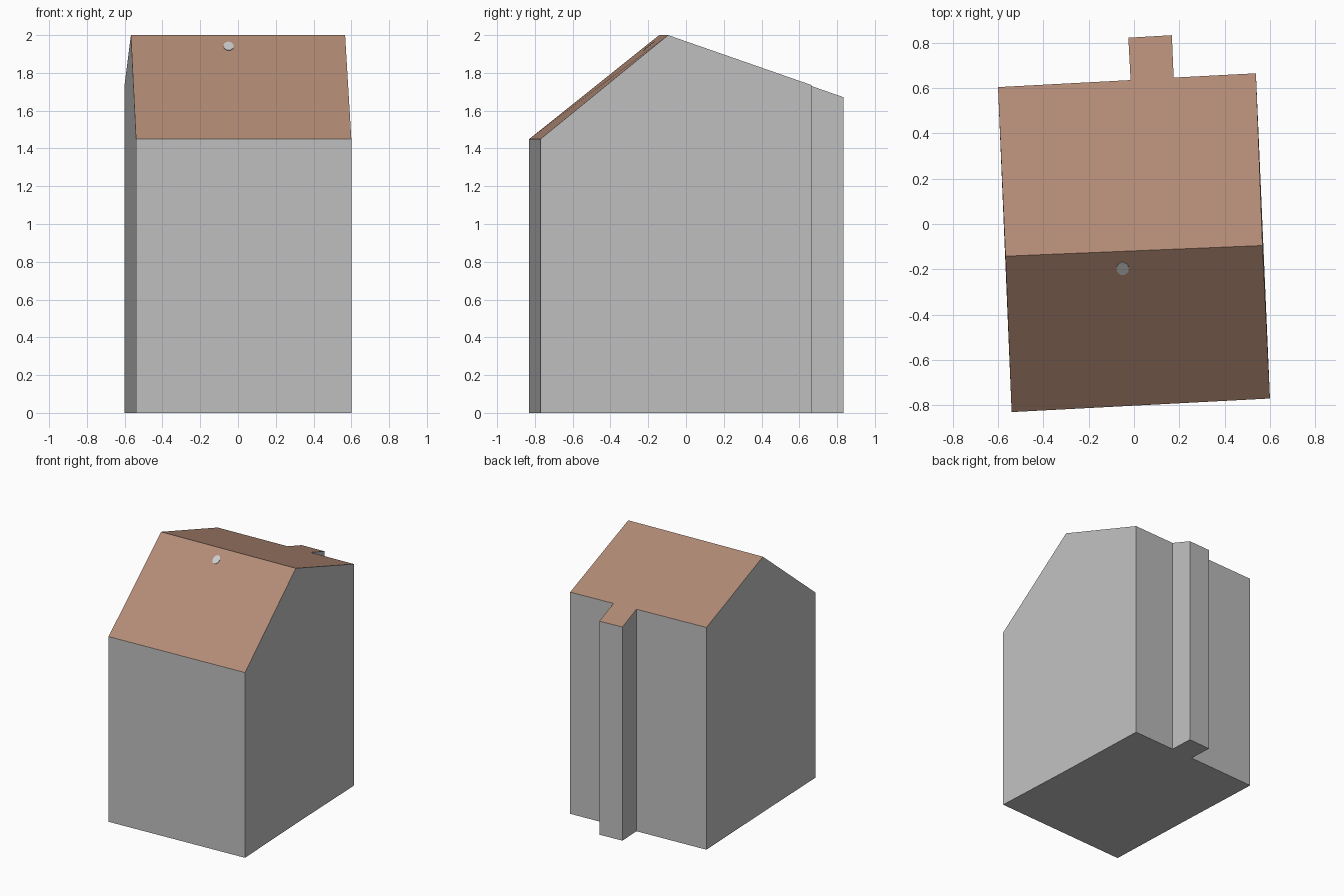
import bpy, bmesh, math
from mathutils import Vector, Matrix

if "Cube" in bpy.data.objects:
    bpy.data.objects.remove(bpy.data.objects["Cube"])


def material(name, rgb):
    m = bpy.data.materials.new(name)
    m.diffuse_color = (*rgb, 1)
    m.use_nodes = True
    m.node_tree.nodes["Principled BSDF"].inputs["Base Color"].default_value = m.diffuse_color
    return m


wall_grey = material("wall_grey", (0.53, 0.53, 0.53))
roof_brown = material("roof_brown", (0.45, 0.26, 0.18))
vent_grey = material("pale_grey", (0.60, 0.60, 0.60))


def finish(name, bm, mats):
    mesh = bpy.data.meshes.new(name)
    bm.normal_update()
    bm.to_mesh(mesh)
    bm.free()
    for m in mats:
        mesh.materials.append(m)
    ob = bpy.data.objects.new(name, mesh)
    bpy.context.collection.objects.link(ob)
    return ob


# House body: slightly turned footprint, counter-clockwise, with a pier at the back
footprint = [(-0.54, -0.83), (0.60, -0.77), (0.567, -0.095), (0.538, 0.665),
             (0.175, 0.646), (0.167, 0.833), (-0.025, 0.822), (-0.015, 0.635),
             (-0.60, 0.604), (-0.567, -0.142)]
RIDGE_A, RIDGE_B = Vector(footprint[9]), Vector(footprint[2])
along = (RIDGE_B - RIDGE_A).normalized()
back = Vector((-along.y, along.x))


def height(p):
    d = (Vector(p) - RIDGE_A).dot(back)
    return 1.45 if d < -0.1 else 2.0 - 0.348 * d


bm = bmesh.new()
low = [bm.verts.new((x, y, 0)) for x, y in footprint]
top = [bm.verts.new((x, y, height((x, y)))) for x, y in footprint]
n = len(footprint)
bm.faces.new(low[::-1])
# Side walls run straight through the ridge, so each gable is one face
for run in ([0, 1], [1, 2, 3], [3, 4], [4, 5], [5, 6], [6, 7], [7, 8], [8, 9, 0]):
    bm.faces.new([low[i] for i in run] + [top[i] for i in reversed(run)])
# Two roof slopes
bm.faces.new([top[i] for i in (0, 1, 2, 9)])
bm.faces.new(top[2:])
bm.normal_update()
for f in bm.faces:
    f.material_index = 1 if f.normal.z > 0.3 else 0
finish("house_body", bm, [wall_grey, roof_brown])

# Small pale plate lying on the front roof slope
bm = bmesh.new()
bmesh.ops.create_cone(bm, cap_ends=True, segments=9, radius1=1, radius2=1, depth=0.008,
                      matrix=Matrix.Diagonal((0.028, 0.037, 1, 1)))
vent = finish("roof_vent", bm, [vent_grey])
vent.location = (-0.05, -0.195, 1.94)
vent.rotation_euler = (math.radians(38.8), 0, math.radians(2.7))
